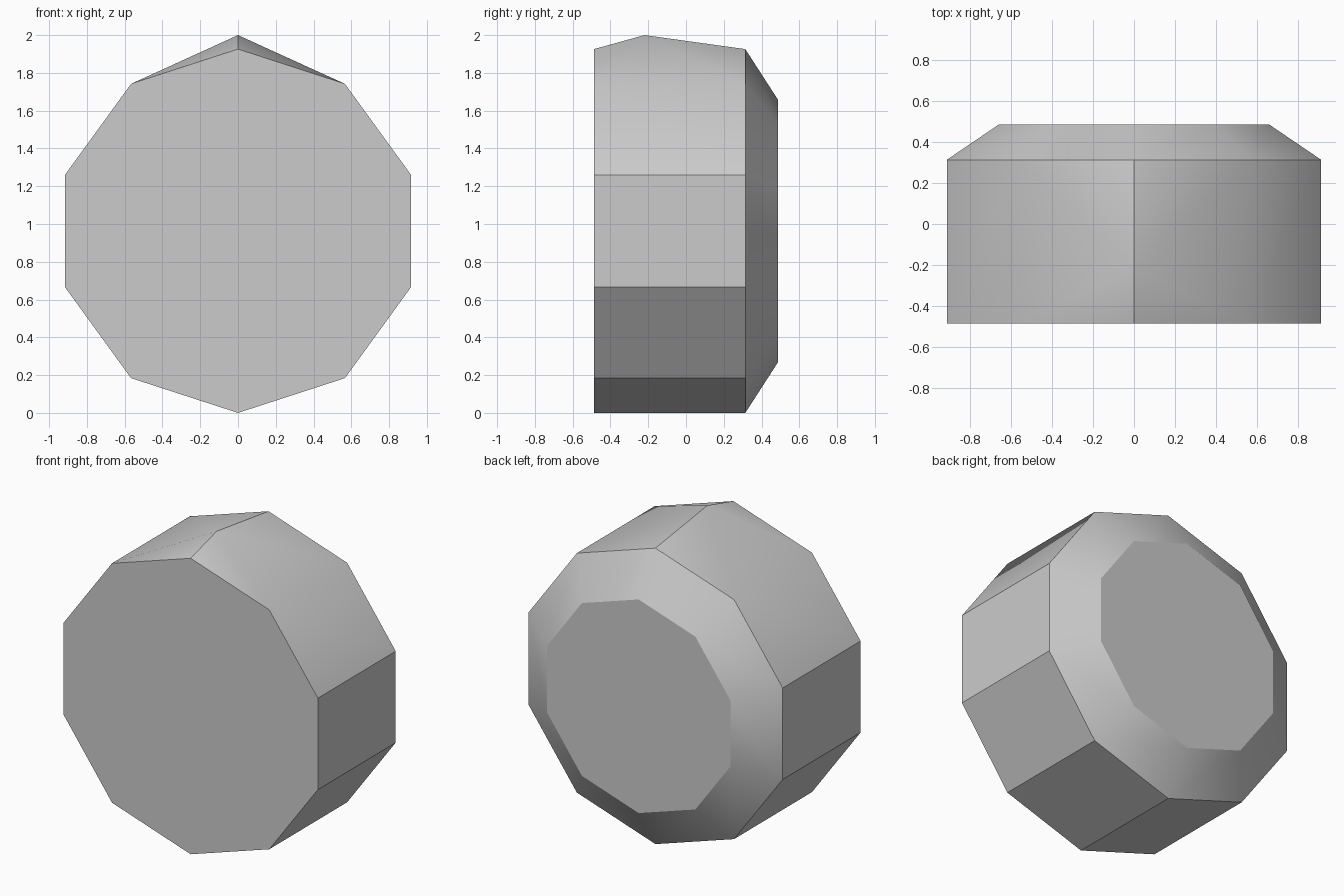
import bpy, bmesh, math

cube = bpy.data.objects.get("Cube")
if cube:
    bpy.data.objects.remove(cube, do_unlink=True)

SIDES = 10
CENTRE_Z = 0.963
bm = bmesh.new()


def ring(radius, y):
    """Upright decagon with one corner at the top."""
    verts = []
    for i in range(SIDES):
        a = math.pi / 2 - 2 * math.pi * i / SIDES
        verts.append(bm.verts.new((radius * math.cos(a), y, CENTRE_Z + radius * math.sin(a))))
    return verts


front = ring(0.963, -0.487)
shoulder = ring(0.963, 0.314)
back = ring(0.695, 0.487)

# Front and back caps
bm.faces.new(front)
bm.faces.new(back)

# Chamfered back rim and straight sides, leaving the two top sides open
for i in range(SIDES):
    j = (i + 1) % SIDES
    bm.faces.new((shoulder[i], shoulder[j], back[j], back[i]))
    if 0 < i < SIDES - 1:
        bm.faces.new((front[i], front[j], shoulder[j], shoulder[i]))

# Raised peak on top, fanned to the surrounding corners
peak = bm.verts.new((0, -0.22, 2.0))
for side in (1, SIDES - 1):
    path = (front[0], front[side], shoulder[side], shoulder[0])
    for a, b in zip(path, path[1:]):
        bm.faces.new((peak, a, b))

bmesh.ops.recalc_face_normals(bm, faces=bm.faces)
mesh = bpy.data.meshes.new("faceted_stone")
bm.to_mesh(mesh)
bm.free()

# Plain grey material
grey = bpy.data.materials.new("stone grey")
grey.use_nodes = True
colour = (0.6, 0.6, 0.6, 1)
grey.diffuse_color = colour
grey.node_tree.nodes["Principled BSDF"].inputs["Base Color"].default_value = colour
mesh.materials.append(grey)

stone = bpy.data.objects.new("faceted_stone", mesh)
bpy.context.collection.objects.link(stone)
bpy.ops.object.select_all(action="DESELECT")
stone.select_set(True)
bpy.context.view_layer.objects.active = stone
bpy.ops.object.shade_smooth_by_angle(angle=math.radians(30))
